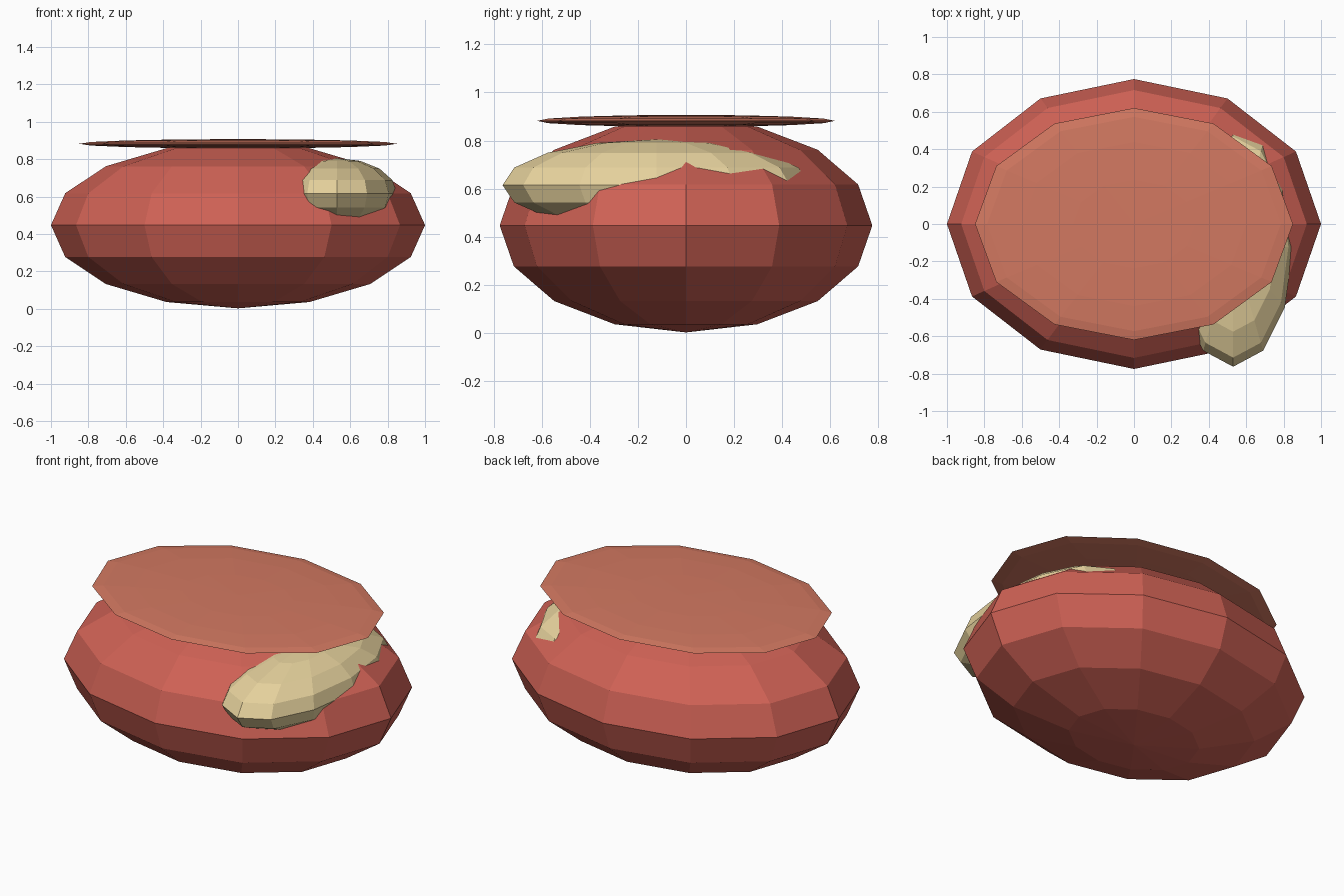
import bpy

if "Cube" in bpy.data.objects:
    bpy.data.objects.remove(bpy.data.objects["Cube"])


def material(name, color):
    mat = bpy.data.materials.new(name)
    mat.diffuse_color = (*color, 1.0)
    mat.use_nodes = True
    mat.node_tree.nodes["Principled BSDF"].inputs["Base Color"].default_value = mat.diffuse_color
    return mat


def ellipsoid(name, center, radii, mat):
    """Flat-shaded low-poly sphere stretched to the given radii."""
    bpy.ops.mesh.primitive_uv_sphere_add(segments=12, ring_count=8, radius=1, location=center)
    ob = bpy.context.object
    ob.name = name
    ob.scale = radii
    bpy.ops.object.transform_apply(location=False, rotation=False, scale=True)
    ob.data.materials.append(mat)
    return ob


meat_red = material("meat_red", (0.62, 0.12, 0.09))
seared = material("seared_surface", (0.65, 0.19, 0.12))
cream = material("fat_cream", (0.80, 0.65, 0.34))

# Thick rounded slab of meat
ellipsoid("meat_body", (0, 0, 0.447), (1.0, 0.775, 0.445), meat_red)
# Thin cut face lying on top
ellipsoid("cut_face", (0, 0, 0.882), (0.85, 0.62, 0.025), seared)
# Long strip of fat along the right side, partly sunk into the body
ellipsoid("fat_strip", (0.53, -0.123, 0.615), (0.32, 0.64, 0.19), cream)
